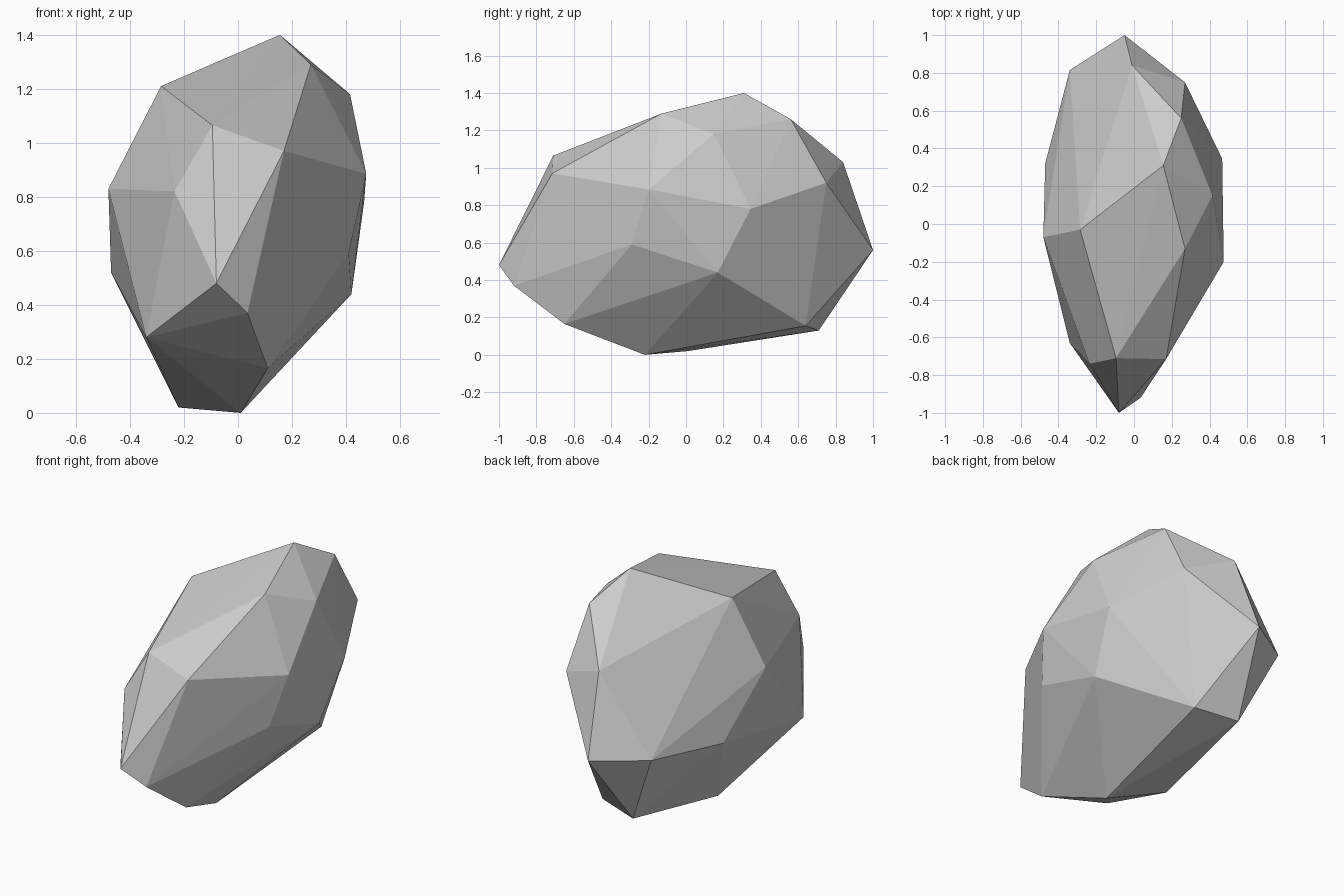
import bpy
import bmesh

# Remove only the default object
default_cube = bpy.data.objects.get("Cube")
if default_cube is not None:
    bpy.data.objects.remove(default_cube, do_unlink=True)


def make_material(name, colour):
    material = bpy.data.materials.new(name)
    material.use_nodes = True
    material.diffuse_color = colour
    shader = material.node_tree.nodes["Principled BSDF"]
    shader.inputs["Base Color"].default_value = colour
    shader.inputs["Roughness"].default_value = 0.9
    return material


def make_hull(name, corner_groups, material):
    """Wrap a tight convex skin around the corners and keep the facets flat."""
    mesh = bpy.data.meshes.new(name)
    bm = bmesh.new()
    for group in corner_groups:
        for corner in group:
            bm.verts.new(corner)
    hull = bmesh.ops.convex_hull(bm, input=bm.verts[:])
    # Discard any corners that fall inside the skin
    inside = [v for v in hull["geom_interior"] if isinstance(v, bmesh.types.BMVert)]
    bmesh.ops.delete(bm, geom=inside, context="VERTS")
    bmesh.ops.recalc_face_normals(bm, faces=bm.faces[:])
    for face in bm.faces:
        face.smooth = False
    bm.to_mesh(mesh)
    bm.free()
    mesh.materials.append(material)
    rock = bpy.data.objects.new(name, mesh)
    bpy.context.scene.collection.objects.link(rock)
    return rock


# Chipped corners of the boulder, grouped by the area they shape
crest = [(.155, .31, 1.4), (.27, -.13, 1.29), (.415, .15, 1.18),
         (.25, .56, 1.26), (-.285, -.03, 1.21)]
nose = [(.17, -.715, .97), (-.095, -.71, 1.065), (-.235, -.74, .82),
        (-.08, -1, .48), (.035, -.92, .37)]
left_flank = [(.475, -.2, .885), (.467, .345, .78),
              (.41, -.29, .59), (.42, .17, .44)]
right_flank = [(-.48, -.07, .83), (-.47, .32, .52), (-.34, -.63, .28)]
tail = [(.27, .75, .92), (-.01, .84, 1.03), (-.05, 1, .56), (-.34, .815, .57)]
base = [(.11, -.65, .165), (.01, -.22, 0), (-.22, .01, .02),
        (.105, .64, .155), (-.145, .71, .13)]

stone_grey = make_material("stone grey", (.6, .6, .6, 1))
make_hull("boulder", [crest, nose, left_flank, right_flank, tail, base], stone_grey)
